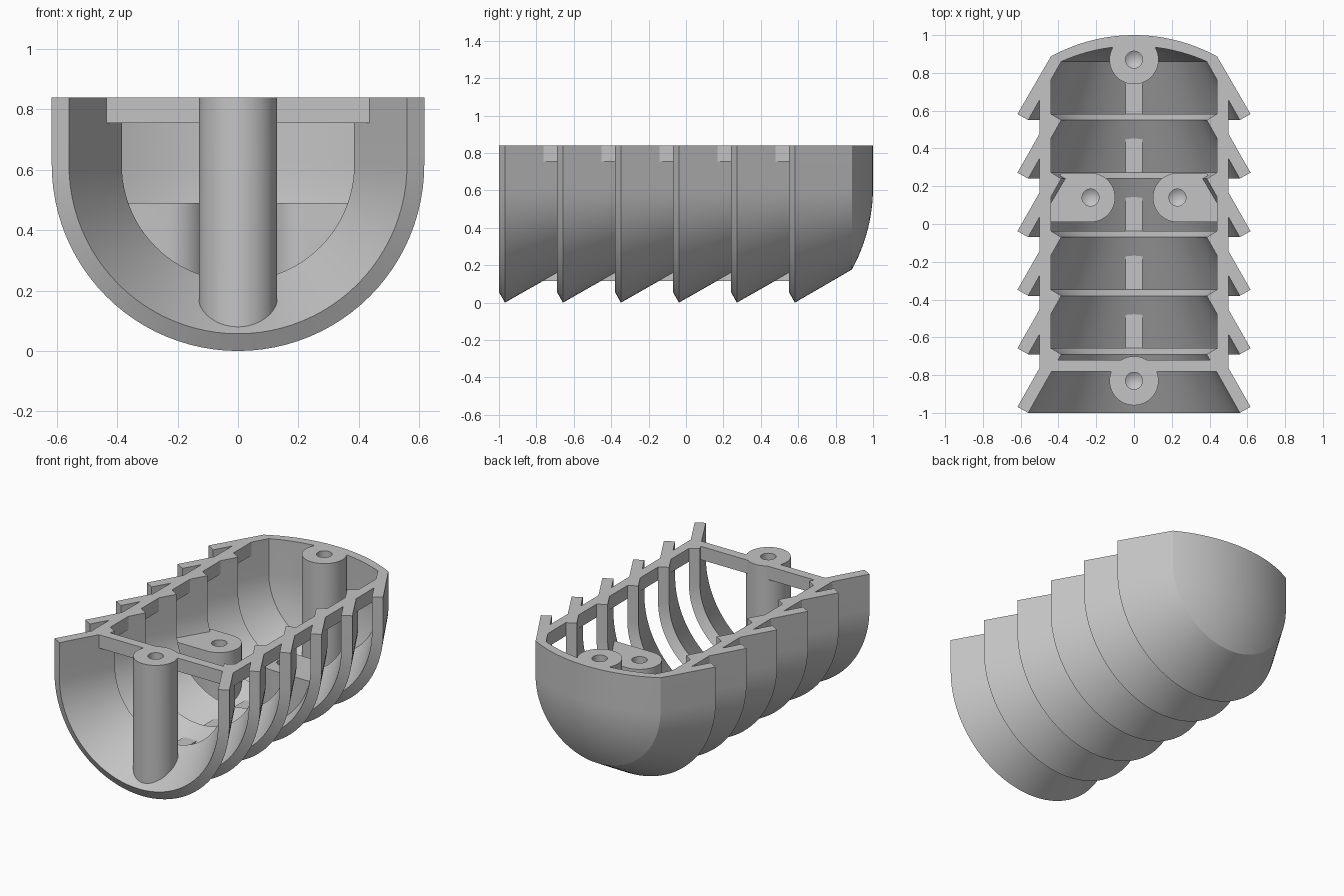
import bpy, bmesh, math

if "Cube" in bpy.data.objects:
    bpy.data.objects.remove(bpy.data.objects["Cube"])

CZ, TOP, STEP = 0.617, 0.84, 0.31      # arc centre height, rim height, louver pitch
SEG = 48

grey = bpy.data.materials.new("plain grey")
grey.diffuse_color = (0.55, 0.55, 0.55, 1)
grey.use_nodes = True
grey.node_tree.nodes["Principled BSDF"].inputs["Base Color"].default_value = grey.diffuse_color


def finish(name, bm):
    bmesh.ops.remove_doubles(bm, verts=bm.verts, dist=1e-5)
    bmesh.ops.recalc_face_normals(bm, faces=bm.faces)
    me = bpy.data.meshes.new(name)
    bm.to_mesh(me)
    bm.free()
    ob = bpy.data.objects.new(name, me)
    bpy.context.collection.objects.link(ob)
    me.materials.append(grey)
    return ob


def activate(ob):
    bpy.ops.object.select_all(action='DESELECT')
    ob.select_set(True)
    bpy.context.view_layer.objects.active = ob


def smooth(ob):
    activate(ob)
    bpy.ops.object.shade_smooth_by_angle(angle=math.radians(25))


def sweep_u(name, profile, top=TOP):
    """Sweep a closed (radius, y) profile along a U-shaped section."""
    bm = bmesh.new()
    rows = []
    for r, y in profile:
        pts = [(-r, y, top)]
        for i in range(SEG + 1):
            a = math.pi + math.pi * i / SEG
            pts.append((r * math.cos(a), y, CZ + r * math.sin(a)))
        pts.append((r, y, top))
        rows.append([bm.verts.new(p) for p in pts])
    n = len(rows)
    for i in range(n):
        j = (i + 1) % n
        if profile[i][0] < 1e-6 and profile[j][0] < 1e-6:
            continue                       # nothing to skin along the axis
        for k in range(SEG + 2):
            bm.faces.new((rows[i][k], rows[i][k + 1], rows[j][k + 1], rows[j][k]))
    bm.faces.new([row[0] for row in rows])
    bm.faces.new([row[-1] for row in rows])
    return finish(name, bm)


def dome(r0, y0, peak, n=12):
    """Points of a shallow arc from (r0, y0) to the axis at peak."""
    h = peak - y0
    R = (r0 * r0 + h * h) / (2 * h)
    a0 = math.asin(r0 / R)
    return [(R * math.sin(a0 * (1 - i / n)), peak - R + R * math.cos(a0 * (1 - i / n)))
            for i in range(n + 1)]


def box(name, x0, x1, y0, y1, z0, z1):
    return prism(name, [(x0, y0), (x1, y0), (x1, y1), (x0, y1)], z0, z1)


def prism(name, outline, z0, z1):
    bm = bmesh.new()
    face = bm.faces.new([bm.verts.new((x, y, z0)) for x, y in outline])
    ext = bmesh.ops.extrude_face_region(bm, geom=[face])
    for v in ext['geom']:
        if isinstance(v, bmesh.types.BMVert):
            v.co.z = z1
    return finish(name, bm)


def drill(x, y, top, depth):
    """Blind hole with a conical bottom."""
    bm = bmesh.new()
    n, r = 32, 0.045
    ring = [(x + r * math.cos(2 * math.pi * i / n), y + r * math.sin(2 * math.pi * i / n))
            for i in range(n)]
    lo = [bm.verts.new((*p, top - depth)) for p in ring]
    hi = [bm.verts.new((*p, top + 0.05)) for p in ring]
    tip = bm.verts.new((x, y, top - depth - 0.03))
    for i in range(n):
        j = (i + 1) % n
        bm.faces.new((lo[i], lo[j], hi[j], hi[i]))
        bm.faces.new((tip, lo[j], lo[i]))
    bm.faces.new(hi)
    return finish("drill_cutter", bm)


def boolean(ob, cutter, op):
    activate(ob)
    m = ob.modifiers.new("cut", 'BOOLEAN')
    m.operation, m.object, m.solver = op, cutter, 'EXACT'
    bpy.ops.object.modifier_apply(modifier=m.name)
    bpy.data.objects.remove(cutter)


def boss(name, x, y, top, core, reach=0.0, depth=0.3):
    """Screw boss trimmed to the shell; reach extends it sideways to the wall."""
    r, n = 0.13, 48
    if reach:
        s = math.copysign(1, x)
        pts = [(x - s * r * math.cos(a), y + r * math.sin(a))
               for a in (-math.pi / 2 + math.pi * i / (n // 2) for i in range(n // 2 + 1))]
        outline = pts + [(s * reach, y + r), (s * reach, y - r)]
    else:
        outline = [(x + r * math.cos(2 * math.pi * i / n), y + r * math.sin(2 * math.pi * i / n))
                   for i in range(n)]
    ob = prism(name, outline, -0.1, top)
    boolean(ob, sweep_u("core_cutter", core, 1.2), 'INTERSECT')
    boolean(ob, drill(x, y, top, depth), 'DIFFERENCE')
    smooth(ob)


# conical louvers, open towards the front
for k in range(5):
    d = STEP * k
    smooth(sweep_u(f"louver_{k + 1}", [(0.56, -1 + d), (0.617, -0.968 + d),
                                       (0.44, -0.657 + d), (0.385, -0.69 + d)]))

# last louver closed by a domed nose
d = STEP * 5
smooth(sweep_u("nose_shell", [(0.56, -1 + d), (0.617, -0.968 + d)]
               + dome(0.44, 0.887, 1.0) + dome(0.385, 0.86, 0.942)[::-1]))

# side rails, bottom spine and front crossbar
for side, s in (("left", -1), ("right", 1)):
    box(f"{side}_rail", min(s * 0.44, s * 0.5), max(s * 0.44, s * 0.5),
        -0.775, 0.775, 0.755, TOP)
box("bottom_spine", -0.045, 0.045, -0.775, 0.775, CZ - 0.5, CZ - 0.44)
box("front_crossbar", -0.45, 0.45, -0.78, -0.72, 0.755, TOP)


def cone_core(k):
    d = STEP * k
    return [(0, -0.985 + d), (0.588, -0.985 + d), (0.385, -0.625 + d), (0, -0.625 + d)]


# screw bosses
boss("front_boss", 0, -0.83, TOP, cone_core(0))
boss("rear_boss", 0, 0.87, TOP, [(0, 0.565), (0.588, 0.565)] + dome(0.412, 0.873, 0.97))
for side, s in (("left", -1), ("right", 1)):
    boss(f"{side}_middle_boss", s * 0.23, 0.14, 0.49, cone_core(3), reach=0.7, depth=0.2)
